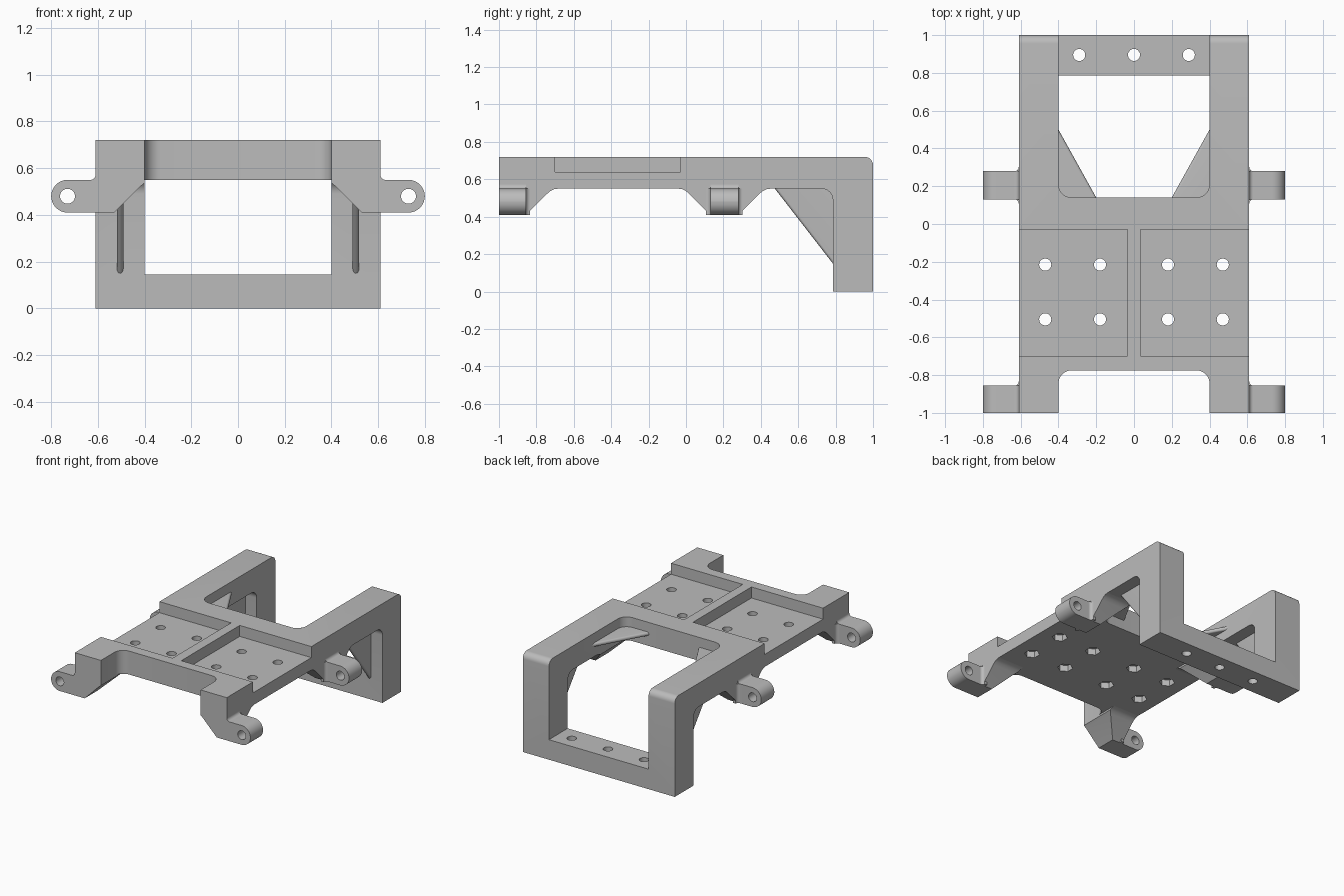
import bpy, bmesh, math
from mathutils import Vector

if "Cube" in bpy.data.objects:
    bpy.data.objects.remove(bpy.data.objects["Cube"], do_unlink=True)

grey = bpy.data.materials.new("plain grey")
grey.use_nodes = True
colour = (0.5, 0.5, 0.5, 1)
grey.diffuse_color = colour
grey.node_tree.nodes["Principled BSDF"].inputs["Base Color"].default_value = colour


def rounded(corners, steps=8):
    """Outline from (u, v) or (u, v, radius) right-angle corners."""
    out = []
    for i, c in enumerate(corners):
        p = Vector(c[:2])
        if len(c) == 2:
            out.append(p)
            continue
        u = (Vector(corners[i - 1][:2]) - p).normalized()
        v = (Vector(corners[(i + 1) % len(corners)][:2]) - p).normalized()
        centre = p + (u + v) * c[2]
        for k in range(steps + 1):
            t = math.pi / 2 * k / steps
            out.append(centre - c[2] * (v * math.cos(t) + u * math.sin(t)))
    return out


def circle(u, v, r, n=32):
    return [Vector((u + r * math.sin(math.tau * k / n), v + r * math.cos(math.tau * k / n)))
            for k in range(n)]


def box(u0, u1, v0, v1):
    return [(u0, v0), (u1, v0), (u1, v1), (u0, v1)]


def loft(name, rings, round_edge=None, width=0):
    """Closed solid through equal-length rings of 3D points."""
    bm = bmesh.new()
    rows = [[bm.verts.new(p) for p in ring] for ring in rings]
    n = len(rows[0])
    for a, b in zip(rows, rows[1:]):
        for i in range(n):
            j = (i + 1) % n
            bm.faces.new((a[i], a[j], b[j], b[i]))
    bm.faces.new(rows[0])
    bm.faces.new(rows[-1])
    bmesh.ops.recalc_face_normals(bm, faces=bm.faces[:])
    if round_edge:
        i, j = round_edge
        edges = [bm.edges.get((r[i], r[j])) for r in rows]
        bmesh.ops.bevel(bm, geom=edges, offset=width, segments=5, profile=0.5, affect='EDGES')
    mesh = bpy.data.meshes.new(name)
    bm.to_mesh(mesh)
    bm.free()
    mesh.materials.append(grey)
    ob = bpy.data.objects.new(name, mesh)
    bpy.context.collection.objects.link(ob)
    return ob


def prism(name, outline, axis, lo, hi, **kw):
    place = {"x": lambda p, d: (d, p[0], p[1]),
             "y": lambda p, d: (p[0], d, p[1]),
             "z": lambda p, d: (p[0], p[1], d)}[axis]
    return loft(name, [[place(p, d) for p in outline] for d in (lo, hi)], **kw)


def apply(ob, kind, **settings):
    bpy.context.view_layer.objects.active = ob
    mod = ob.modifiers.new(kind.title(), kind)
    for key, value in settings.items():
        setattr(mod, key, value)
    bpy.ops.object.modifier_apply(modifier=mod.name)


def cut(ob, outline, axis, lo, hi):
    cutter = prism("cutter", outline, axis, lo, hi)
    cutter.hide_render = True
    apply(ob, 'BOOLEAN', operation='DIFFERENCE', solver='EXACT', object=cutter)
    bpy.data.objects.remove(cutter, do_unlink=True)


def finish(ob, mirror=True):
    if mirror:
        apply(ob, 'MIRROR', use_axis=(True, False, False))
    bpy.ops.object.select_all(action='DESELECT')
    ob.select_set(True)
    bpy.context.view_layer.objects.active = ob
    bpy.ops.object.shade_smooth_by_angle(angle=math.radians(30))


# Frame: deck, side rails, rear posts and cross bar from one side profile
HALF, INNER, TOP, UNDER, POST = 0.61, 0.40, 0.72, 0.55, 0.785
frame = prism("frame", rounded([(-1, UNDER), (POST, UNDER, 0.06), (POST, 0), (1, 0),
                                (1, TOP, 0.045), (-1, TOP)]), "x", -HALF, HALF)
cut(frame, rounded([(-INNER, 1.2), (-INNER, 0.14, 0.07), (INNER, 0.14, 0.07), (INNER, 1.2)]),
    "z", 0.145, 1)
cut(frame, rounded([(-INNER, -1.2), (-INNER, -0.775, 0.07), (INNER, -0.775, 0.07),
                    (INNER, -1.2)]), "z", 0.3, 1)

# Deck pockets, screw holes and hexagonal nut recesses
for side in (-1, 1):
    cut(frame, box(side * 0.035, side * 0.8, -0.70, -0.03), "z", 0.64, 1)
    for x in (0.18, 0.47):
        for y in (-0.505, -0.215):
            cut(frame, circle(side * x, y, 0.032), "z", 0.3, 1)
            cut(frame, circle(side * x, y, 0.052, 6), "z", 0.3, 0.595)

# Holes in the rear cross bar
for x in (-0.29, 0, 0.29):
    cut(frame, circle(x, 0.895, 0.032), "z", -0.1, 0.3)
finish(frame, mirror=False)

# Side lugs with sloped bases under the rails
LOW, F = 0.41, 0.022
for label, y0, y1 in (("front", -1, -0.855), ("middle", 0.13, 0.28)):
    lug = prism(label + "_lugs", rounded([(0.59, LOW), (0.8, LOW, 0.07), (0.8, UNDER, 0.07),
                                          (HALF, UNDER, F), (HALF, UNDER + F),
                                          (0.59, UNDER + F)]), "y", y0, y1)
    cut(lug, circle(0.73, 0.48, 0.032), "y", y0 - 0.1, y1 + 0.1)
    finish(lug)

    near = [(0.59, y0)] if y0 == -1 else [(0.59, y0 - F), (HALF, y0 - F), (HALF, y0, F)]
    finish(prism(label + "_lug_fillets", rounded(
        near + [(0.66, y0), (0.66, y1), (HALF, y1, F), (HALF, y1 + F), (0.59, y1 + F)]),
        "z", LOW, UNDER))

    rings = []
    for off, z in ((0, LOW), (0.112, 0.522), (0.13, 0.537), (0.15, 0.547), (0.172, UNDER)):
        x = max(INNER, 0.53 - off)
        rings.append([(px, py, z) for px, py in box(x, HALF, max(-1, y0 - off), y1 + off)])
    finish(loft(label + "_lug_bases", rings))

# Thin round-edged gussets: upright under the rails, level in the opening corners
finish(prism("upright_gussets", [(0.444, 0.59), (0.816, 0.11), (0.816, 0.59)],
             "x", 0.491, 0.519, round_edge=(0, 1), width=0.0135))
finish(prism("level_gussets", [(0.42, 0.536), (0.18, 0.104), (0.42, 0.104)],
             "z", 0.621, 0.649, round_edge=(0, 1), width=0.0135))
